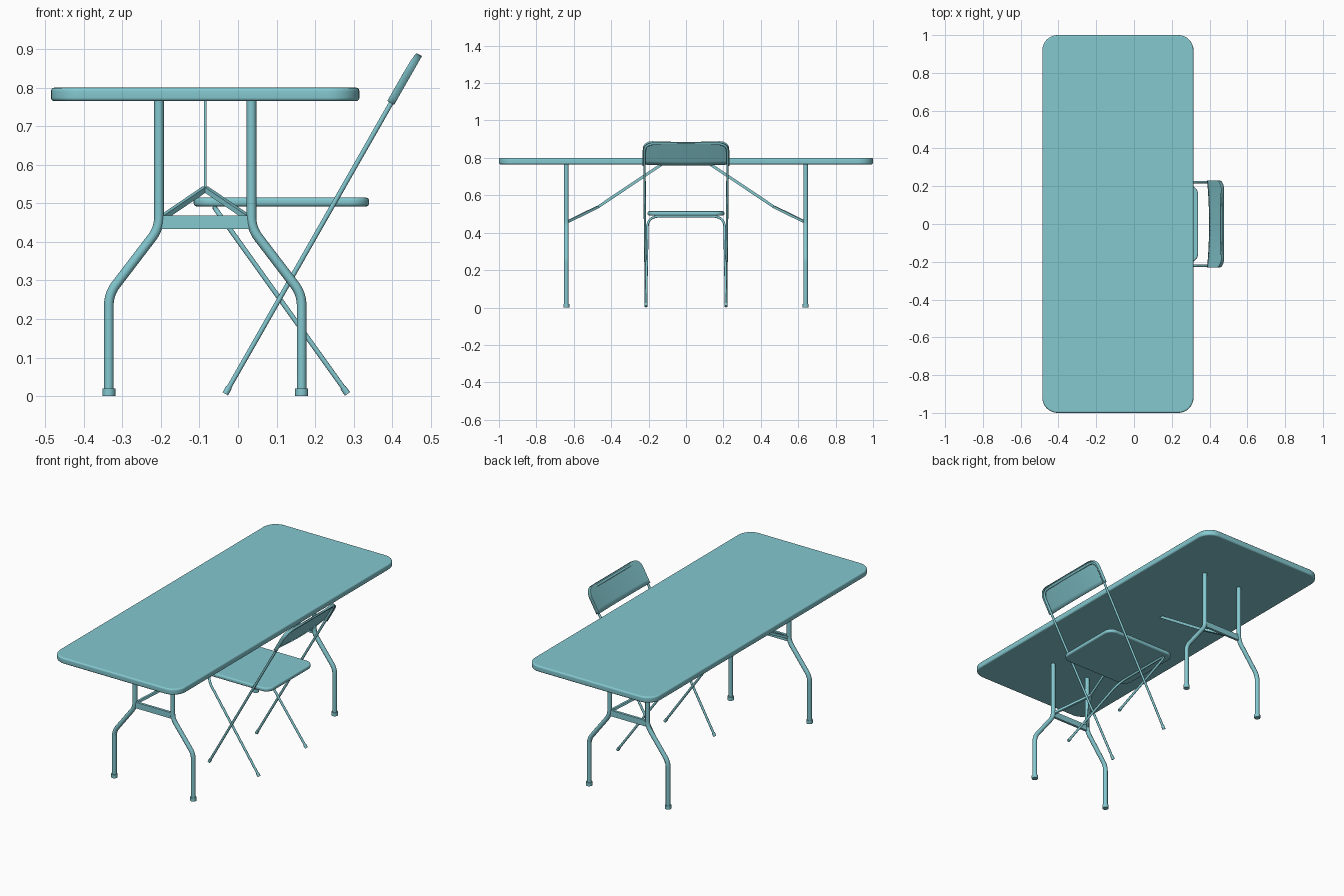
import bpy, bmesh, math
from mathutils import Vector

cube = bpy.data.objects.get("Cube")
if cube:
    bpy.data.objects.remove(cube, do_unlink=True)

TEAL = (0.23, 0.58, 0.63, 1.0)
mat = bpy.data.materials.new("soft teal")
mat.use_nodes = True
mat.diffuse_color = TEAL
mat.node_tree.nodes["Principled BSDF"].inputs["Base Color"].default_value = TEAL


def activate(ob):
    bpy.ops.object.select_all(action="DESELECT")
    ob.select_set(True)
    bpy.context.view_layer.objects.active = ob


def finish(ob, angle=40):
    activate(ob)
    bpy.ops.object.shade_smooth_by_angle(angle=math.radians(angle))
    return ob


def mesh_object(name, bm):
    me = bpy.data.meshes.new(name)
    bm.to_mesh(me)
    bm.free()
    me.materials.append(mat)
    ob = bpy.data.objects.new(name, me)
    bpy.context.collection.objects.link(ob)
    return ob


def fillet(points, radius, steps=8):
    """Round the inner corners of a path."""
    pts = [Vector(p) for p in points]
    out = [pts[0]]
    for a, b, c in zip(pts, pts[1:], pts[2:]):
        p = b + (a - b).normalized() * radius
        q = b + (c - b).normalized() * radius
        for i in range(steps + 1):
            t = i / steps
            out.append(p * (1 - t) ** 2 + b * 2 * t * (1 - t) + q * t * t)
    return out + [pts[-1]]


def tube(name, points, radius, corner=0.04):
    cu = bpy.data.curves.new(name, "CURVE")
    cu.dimensions = "3D"
    cu.bevel_depth = radius
    cu.bevel_resolution = 3
    cu.use_fill_caps = True
    path = fillet(points, corner)
    sp = cu.splines.new("POLY")
    sp.points.add(len(path) - 1)
    for sp_pt, p in zip(sp.points, path):
        sp_pt.co = (*p, 1)
    cu.materials.append(mat)
    ob = bpy.data.objects.new(name, cu)
    bpy.context.collection.objects.link(ob)
    activate(ob)
    bpy.ops.object.convert(target="MESH")
    return finish(bpy.context.object)


def bar(name, a, b, width, height):
    """Flat strip running from a to b."""
    a, b = Vector(a), Vector(b)
    bm = bmesh.new()
    bmesh.ops.create_cube(bm, size=1)
    bmesh.ops.scale(bm, vec=(width, height, (b - a).length), verts=bm.verts)
    rot = (b - a).to_track_quat("Z", "Y").to_matrix()
    bmesh.ops.rotate(bm, matrix=rot, verts=bm.verts)
    bmesh.ops.translate(bm, vec=(a + b) / 2, verts=bm.verts)
    return mesh_object(name, bm)


def slab(name, cx, hx, hy, z0, z1, corner, bevel):
    """Board with rounded corners and softened rims."""
    bm = bmesh.new()
    verts = []
    for k, (sx, sy) in enumerate(((1, 1), (-1, 1), (-1, -1), (1, -1))):
        for i in range(9):
            a = math.pi / 2 * (k + i / 8)
            verts.append(bm.verts.new((cx + sx * (hx - corner) + corner * math.cos(a),
                                       sy * (hy - corner) + corner * math.sin(a), z0)))
    face = bm.faces.new(verts)
    geo = bmesh.ops.extrude_face_region(bm, geom=[face])["geom"]
    top = [g for g in geo if isinstance(g, bmesh.types.BMVert)]
    bmesh.ops.translate(bm, vec=(0, 0, z1 - z0), verts=top)
    bmesh.ops.recalc_face_normals(bm, faces=bm.faces)
    rims = [e for e in bm.edges if abs(e.verts[0].co.z - e.verts[1].co.z) < 1e-5]
    bmesh.ops.bevel(bm, geom=rims, offset=bevel, segments=3, profile=0.5, affect="EDGES")
    ob = finish(mesh_object(name, bm))
    ob.modifiers.new("clean shading", "WEIGHTED_NORMAL").keep_sharp = True
    return ob


# Table top
CX = -0.085
slab("table_top", CX, 0.4, 1.0, 0.765, 0.8, 0.08, 0.009)

# Folding table legs, cross bars and braces at both ends
for end, s in (("front", -1), ("back", 1)):
    y = s * 0.64
    knee = (CX, s * 0.47, 0.538)
    for side, d in (("left", 1), ("right", -1)):
        foot = CX + d * 0.25
        tube(f"table_{end}_{side}_leg",
             [(CX + d * 0.12, y, 0.77), (CX + d * 0.12, y, 0.435),
              (foot, y, 0.265), (foot, y, 0.005)], 0.0125, 0.03)
        tube(f"table_{end}_{side}_foot", [(foot, y, 0), (foot, y, 0.02)], 0.017)
        bar(f"table_{end}_{side}_brace_arm", (CX + d * 0.115, s * 0.63, 0.46), knee, 0.014, 0.013)
    bar(f"table_{end}_cross_bar", (CX - 0.12, y, 0.451), (CX + 0.12, y, 0.451), 0.014, 0.034)
    bar(f"table_{end}_brace_rod", knee, (CX, s * 0.12, 0.772), 0.007, 0.015)

# Chair seat
slab("chair_seat", 0.1125, 0.2275, 0.205, 0.492, 0.515, 0.05, 0.008)

# Chair back frame: a leaning hoop
TILT = math.radians(29.7)


def lean(y, t, n=0.0):
    """Point on the leaning plane: t along it, n behind it."""
    return (-0.033 + t * math.sin(TILT) + n * math.cos(TILT), y,
            0.006 + t * math.cos(TILT) - n * math.sin(TILT))


tube("chair_back_frame", [lean(-0.214, 0), lean(-0.222, 0.8), lean(-0.222, 1.0),
                          lean(0.222, 1.0), lean(0.222, 0.8), lean(0.214, 0)], 0.0065, 0.05)

# Chair leg frame: a hoop crossing below the seat
tube("chair_leg_frame", [(0.283, -0.214, 0.008), (-0.06, -0.205, 0.488),
                         (-0.06, 0.205, 0.488), (0.283, 0.214, 0.008)], 0.0065, 0.07)

# Chair feet
for side, s in (("left", 1), ("right", -1)):
    y = s * 0.214
    tube(f"chair_{side}_back_frame_foot", [lean(y, 0), lean(y, 0.02)], 0.0085)
    tube(f"chair_{side}_leg_frame_foot", [(0.284, y, 0.006), (0.2725, y, 0.022)], 0.0085)

# Curved backrest shell with a lip wrapping the hoop
bm = bmesh.new()
W, R, LOW, HIGH = 0.23, 0.05, 0.868, 1.012
COLS, ROWS = 32, 6
grid = []
for i in range(COLS + 1):
    y = W * math.sin(math.pi / 2 * (2 * i / COLS - 1))
    over = max(0, abs(y) - (W - R))
    high = HIGH - R + math.sqrt(max(0, R * R - over * over))
    depth = -0.010 + 0.012 * (1 - (y / W) ** 2)
    grid.append([bm.verts.new(lean(y, LOW + (high - LOW) * j / ROWS, depth))
                 for j in range(ROWS + 1)])
for a, b in zip(grid, grid[1:]):
    for j in range(ROWS):
        bm.faces.new((a[j], a[j + 1], b[j + 1], b[j]))
bottom = {col[0] for col in grid}
rim = [e for e in bm.edges if e.is_boundary and not set(e.verts) <= bottom]
geo = bmesh.ops.extrude_edge_only(bm, edges=rim)["geom"]
back = Vector((math.cos(TILT), 0, -math.sin(TILT)))
origin = Vector(lean(0, 0))
for v in geo:
    if isinstance(v, bmesh.types.BMVert):
        v.co += back * (0.009 - (v.co - origin).dot(back))
bmesh.ops.recalc_face_normals(bm, faces=bm.faces)
rest = mesh_object("chair_backrest", bm)
solid = rest.modifiers.new("thickness", "SOLIDIFY")
solid.thickness = 0.003
solid.offset = 0
finish(rest)
